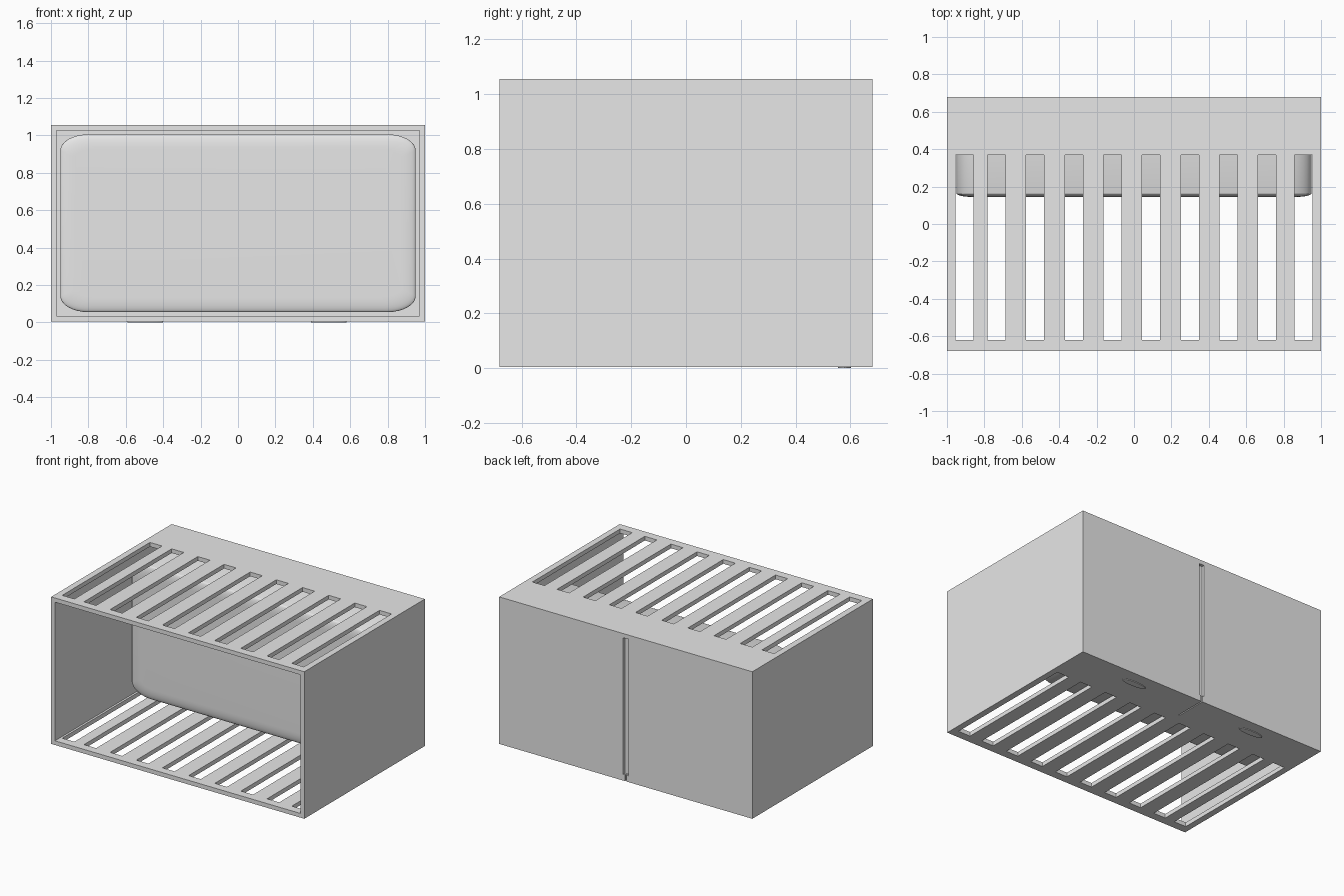
import bpy, bmesh
from math import sin, cos, pi
from mathutils import Matrix, Vector

cube = bpy.data.objects.get("Cube")
if cube:
    bpy.data.objects.remove(cube, do_unlink=True)

grey = bpy.data.materials.new("plain_grey")
grey.use_nodes = True
grey.diffuse_color = (0.8, 0.8, 0.8, 1)
grey.node_tree.nodes["Principled BSDF"].inputs["Base Color"].default_value = (0.8, 0.8, 0.8, 1)


def finish(name, bm):
    bmesh.ops.recalc_face_normals(bm, faces=bm.faces)
    mesh = bpy.data.meshes.new(name)
    bm.to_mesh(mesh)
    bm.free()
    mesh.materials.append(grey)
    obj = bpy.data.objects.new(name, mesh)
    bpy.context.collection.objects.link(obj)
    return obj


def boxes(name, spans):
    """One object made of boxes, each given by its low and high corner."""
    bm = bmesh.new()
    for low, high in spans:
        low, high = Vector(low), Vector(high)
        place = Matrix.Translation((low + high) / 2) @ Matrix.Diagonal((high - low).to_4d())
        bmesh.ops.create_cube(bm, size=1, matrix=place)
    return finish(name, bm)


def cut(target, spans):
    cutter = boxes("cutter", spans)
    cutter.hide_render = True
    mod = target.modifiers.new("cut", "BOOLEAN")
    mod.operation, mod.solver, mod.object = "DIFFERENCE", "EXACT", cutter
    bpy.context.view_layer.objects.active = target
    bpy.ops.object.modifier_apply(modifier=mod.name)
    bpy.data.objects.remove(cutter, do_unlink=True)


# Open-fronted housing with a thin shell
D, BASE, TOP, WALL = 0.68, 0.005, 1.055, 0.03
housing = boxes("housing", [((-1, -D, BASE), (1, D, TOP))])
cut(housing, [((WALL - 1, -D - 0.1, BASE + WALL), (1 - WALL, D - WALL, TOP - WALL))])

# Ventilation slots through roof and floor
centres = [-0.907, 0.907] + [-0.735 + 0.2067 * i for i in range(8)]
cut(housing, [((x - 0.048, -0.62, -0.1), (x + 0.048, 0.37, 1.2)) for x in centres])

# Cable channel down the back, with a narrow tail under the floor
cut(housing, [((-0.02, D - 0.022, 0.05), (0.02, D + 0.1, 1.025))])
cut(housing, [((-0.006, D - 0.012, -0.1), (0.006, D + 0.1, 0.06))])
cut(housing, [((-0.004, 0.45, -0.1), (0.004, D + 0.1, BASE + 0.01))])


# Inner block with rounded corners and a gently crowned front
def rounded_ring(bm, y, inset, steps=8):
    w, h, rx, rz = 0.95 - inset, 0.475 - inset, 0.15 - inset / 2, 0.085 - inset / 2
    ring = []
    for quarter, (sx, sz) in enumerate([(1, 1), (-1, 1), (-1, -1), (1, -1)]):
        for i in range(steps + 1):
            a = (quarter + i / steps) * pi / 2
            ring.append(bm.verts.new((sx * (w - rx) + rx * cos(a), y,
                                      0.53 + sz * (h - rz) + rz * sin(a))))
    return ring


bm = bmesh.new()
rings = [rounded_ring(bm, D - WALL, 0)]
for i in range(9):
    a = i / 8 * pi / 2
    rings.append(rounded_ring(bm, 0.165 - 0.02 * sin(a), 0.08 * (1 - cos(a))))
for r, s in zip(rings, rings[1:]):
    for i in range(len(r)):
        j = (i + 1) % len(r)
        bm.faces.new((r[i], r[j], s[j], s[i]))
bm.faces.new(rings[0])
bm.faces.new(rings[-1])
block = finish("inner_block", bm)

# Two flat oval feet near the back
feet = []
for side, x in (("right", -0.495), ("left", 0.485)):
    bm = bmesh.new()
    bmesh.ops.create_cone(bm, cap_ends=True, segments=32, radius1=1, radius2=1, depth=1,
                          matrix=Matrix.Translation((x, 0.578, 0.004))
                          @ Matrix.Diagonal((0.095, 0.024, 0.008, 1)))
    feet.append(finish(side + "_foot", bm))

# Smooth the curved parts, keeping edges sharp
bpy.ops.object.select_all(action="DESELECT")
for obj in [block] + feet:
    obj.select_set(True)
bpy.context.view_layer.objects.active = block
bpy.ops.object.shade_smooth_by_angle(angle=pi / 6)
